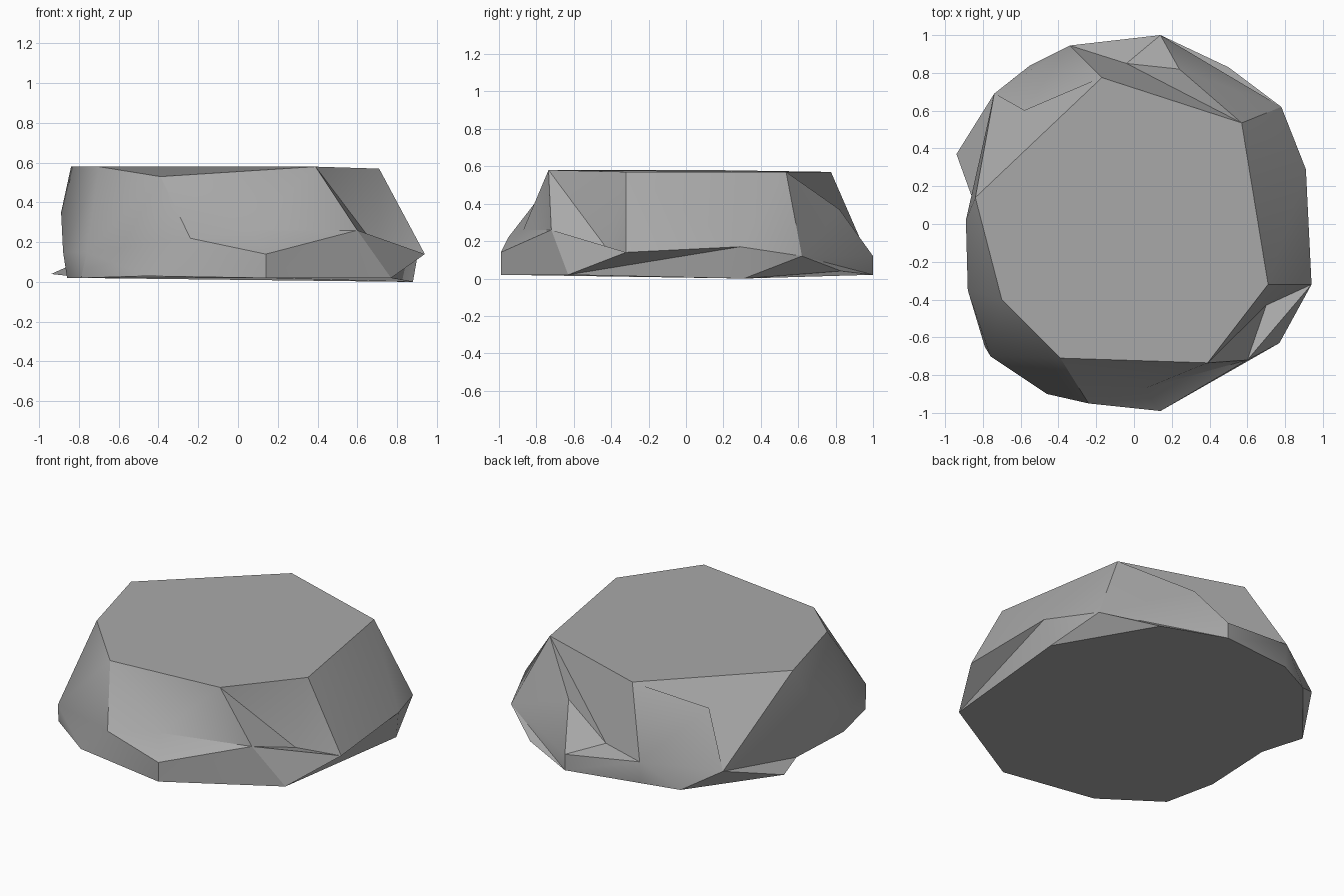
import bpy
import bmesh
from math import atan2, tau, radians

cube = bpy.data.objects.get("Cube")
if cube:
    bpy.data.objects.remove(cube, do_unlink=True)


def angle(point):
    return atan2(point[1], point[0]) % tau


def make_ring(bm, points, shared=()):
    """Add the points as vertices and return them sorted around the vertical axis."""
    ring = [bm.verts.new(p) for p in points] + list(shared)
    return sorted(ring, key=lambda v: angle(v.co))


def stitch(bm, lower, upper):
    """Join two rings with triangles, always advancing the ring that lags in angle."""
    i = j = 0
    n, m = len(lower), len(upper)

    def turn(ring, k):
        return angle(ring[k % len(ring)].co) + tau * (k // len(ring))

    while i < n or j < m:
        a, b = lower[i % n], upper[j % m]
        if j == m or (i < n and turn(lower, i + 1) <= turn(upper, j + 1)):
            i += 1
            corners = (a, lower[i % n], b)
        else:
            j += 1
            corners = (a, upper[j % m], b)
        # Rings may share vertices, which closes the gap between them there
        if len(set(corners)) == len(corners) and not bm.faces.get(corners):
            bm.faces.new(corners)


bm = bmesh.new()

# Underside outline
base = make_ring(bm, [
    (.88, .31, 0), (.5, .83, .04), (.14, 1, .02), (-.34, .93, .04),
    (-.55, .84, .02), (-.94, .37, .04), (-.85, .12, .03), (-.86, -.33, .02),
    (-.79, -.65, .02), (-.46, -.9, .03), (.14, -.99, .02), (.77, -.63, .02)])

# Widest corners, shared by the lower and upper belts
corners = make_ring(bm, [
    (.91, .29, .17), (.78, .62, .12), (-.34, .945, .18), (-.74, .69, .13),
    (-.89, .02, .35), (-.88, -.35, .15), (-.76, -.7, .15), (-.24, -.95, .22),
    (.6, -.72, .26), (.94, -.32, .14)])

# Outer lips of the chipped ledges, then the chips' inner corners
lower_belt = make_ring(bm, [(.14, 1, .12), (.14, -.99, .14)], corners)
upper_belt = make_ring(bm, [
    (.24, .82, .37), (-.04, .85, .18), (-.58, .6, .45),
    (.06, -.87, .26), (.7, -.43, .17)], corners)

# Flat top outline
top = make_ring(bm, [
    (.57, .535, .57), (-.17, .775, .57), (-.84, .14, .58), (-.7, -.4, .58),
    (-.39, -.71, .53), (.39, -.735, .58), (.71, -.32, .57)])

rings = [base, lower_belt, upper_belt, top]
for lower, upper in zip(rings, rings[1:]):
    stitch(bm, lower, upper)
bm.faces.new(top)
bm.faces.new(base[::-1])
bmesh.ops.recalc_face_normals(bm, faces=bm.faces)

mesh = bpy.data.meshes.new("flat_rock")
bm.to_mesh(mesh)
bm.free()
rock = bpy.data.objects.new("flat_rock", mesh)
bpy.context.collection.objects.link(rock)

# Plain stone colour
stone = bpy.data.materials.new("stone_grey")
stone.use_nodes = True
grey = (.4, .4, .4, 1)
stone.diffuse_color = grey
stone.node_tree.nodes["Principled BSDF"].inputs["Base Color"].default_value = grey
mesh.materials.append(stone)

# Soft facets with crisp ridges
bpy.ops.object.select_all(action="DESELECT")
rock.select_set(True)
bpy.context.view_layer.objects.active = rock
bpy.ops.object.shade_smooth_by_angle(angle=radians(30))
